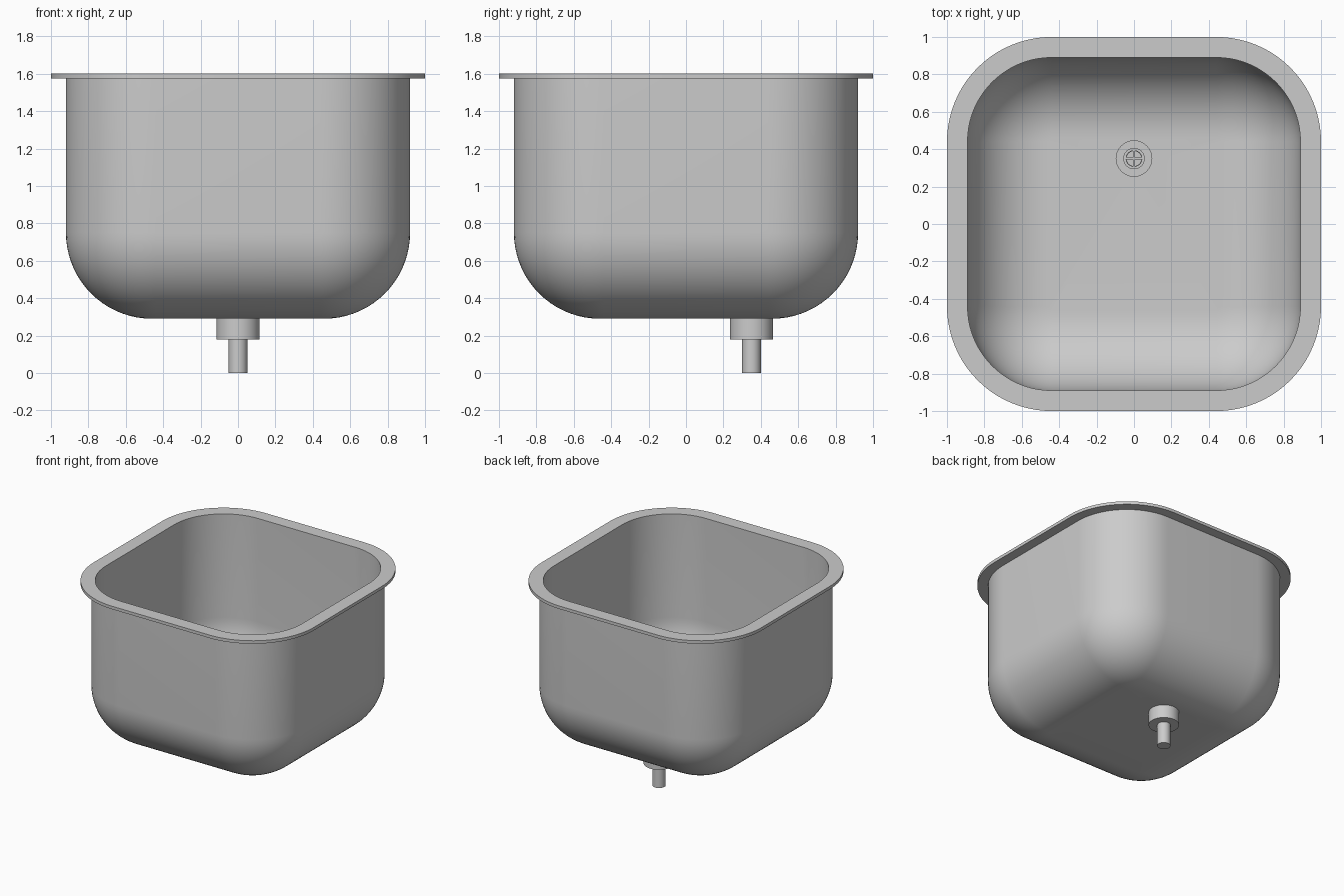
import bpy, bmesh, math
from math import cos, sin, pi

if "Cube" in bpy.data.objects:
    bpy.data.objects.remove(bpy.data.objects["Cube"])

CORNER = 0.44            # shared centre of all rounded corners
DRAIN_Y = 0.35


def finish(name, bm):
    bmesh.ops.recalc_face_normals(bm, faces=bm.faces)
    mesh = bpy.data.meshes.new(name)
    bm.to_mesh(mesh)
    bm.free()
    ob = bpy.data.objects.new(name, mesh)
    bpy.context.collection.objects.link(ob)
    bpy.ops.object.select_all(action='DESELECT')
    ob.select_set(True)
    bpy.context.view_layer.objects.active = ob
    bpy.ops.object.shade_smooth_by_angle(angle=math.radians(32))
    return ob


def rounded_square(bm, half, z, seg=20):
    r = half - CORNER
    ring = []
    for q, (sx, sy) in enumerate([(1, 1), (-1, 1), (-1, -1), (1, -1)]):
        for i in range(seg + 1):
            a = (q + i / seg) * pi / 2
            ring.append(bm.verts.new((sx * CORNER + r * cos(a), sy * CORNER + r * sin(a), z)))
    return ring


def circle(bm, r, z, n=48):
    return [bm.verts.new((r * cos(2 * pi * i / n), DRAIN_Y + r * sin(2 * pi * i / n), z))
            for i in range(n)]


def bridge(bm, a, b):
    n = len(a)
    for i in range(n):
        j = (i + 1) % n
        bm.faces.new((a[i], a[j], b[j], b[i]))


def loop_edges(bm, ring):
    return [bm.edges.get((ring[i - 1], ring[i])) for i in range(len(ring))]


def fillet(half, radius, floor, seg=18):
    # bottom-to-wall rounding as (half width, height) pairs
    return [(half - radius * (1 - sin(i / seg * pi / 2)),
             floor + radius * (1 - cos(i / seg * pi / 2))) for i in range(seg + 1)]


def lathe(name, profile):
    # closed at both ends
    bm = bmesh.new()
    rings = [circle(bm, r, z) for r, z in profile]
    for a, b in zip(rings, rings[1:]):
        bridge(bm, a, b)
    bm.faces.new(rings[0])
    bm.faces.new(rings[-1])
    return finish(name, bm)


# Basin shell: inner bowl, flat rim and outer bowl in one skin
bm = bmesh.new()
profile = (fillet(0.89, 0.43, 0.32) + [(0.89, 1.6), (1.0, 1.6), (1.0, 1.575), (0.92, 1.575)]
           + fillet(0.92, 0.46, 0.29)[::-1])
rings = [rounded_square(bm, h, z) for h, z in profile]
for a, b in zip(rings, rings[1:]):
    bridge(bm, a, b)

# Floors with the drain opening
top, bottom = circle(bm, 0.095, 0.32), circle(bm, 0.095, 0.29)
bridge(bm, top, bottom)
for ring, hole in ((rings[0], top), (rings[-1], bottom)):
    bmesh.ops.triangle_fill(bm, use_beauty=True, normal=(0, 0, 1),
                            edges=loop_edges(bm, ring) + loop_edges(bm, hole))
finish("basin", bm)

# Drain cup with a recess, and the outlet pipe below it
lathe("drain_cup", [(0.04, 0.19), (0.04, 0.21), (0.095, 0.21), (0.095, 0.29),
                    (0.115, 0.29), (0.115, 0.18), (0.05, 0.18)])
lathe("outlet_pipe", [(0.05, 0.182), (0.05, 0.0)])

# Strainer ring
bm = bmesh.new()
rings = [circle(bm, r, z) for r, z in [(0.042, 0.21), (0.042, 0.225), (0.057, 0.225), (0.057, 0.21)]]
for a, b in zip(rings, rings[1:] + rings[:1]):
    bridge(bm, a, b)
finish("strainer_ring", bm)

# Strainer cross bars
for k in range(2):
    bpy.ops.mesh.primitive_cube_add(size=1, location=(0, DRAIN_Y, 0.216), rotation=(0, 0, k * pi / 2))
    bar = bpy.context.object
    bar.name = f"strainer_bar_{k + 1}"
    bar.scale = (0.086, 0.012, 0.012)
